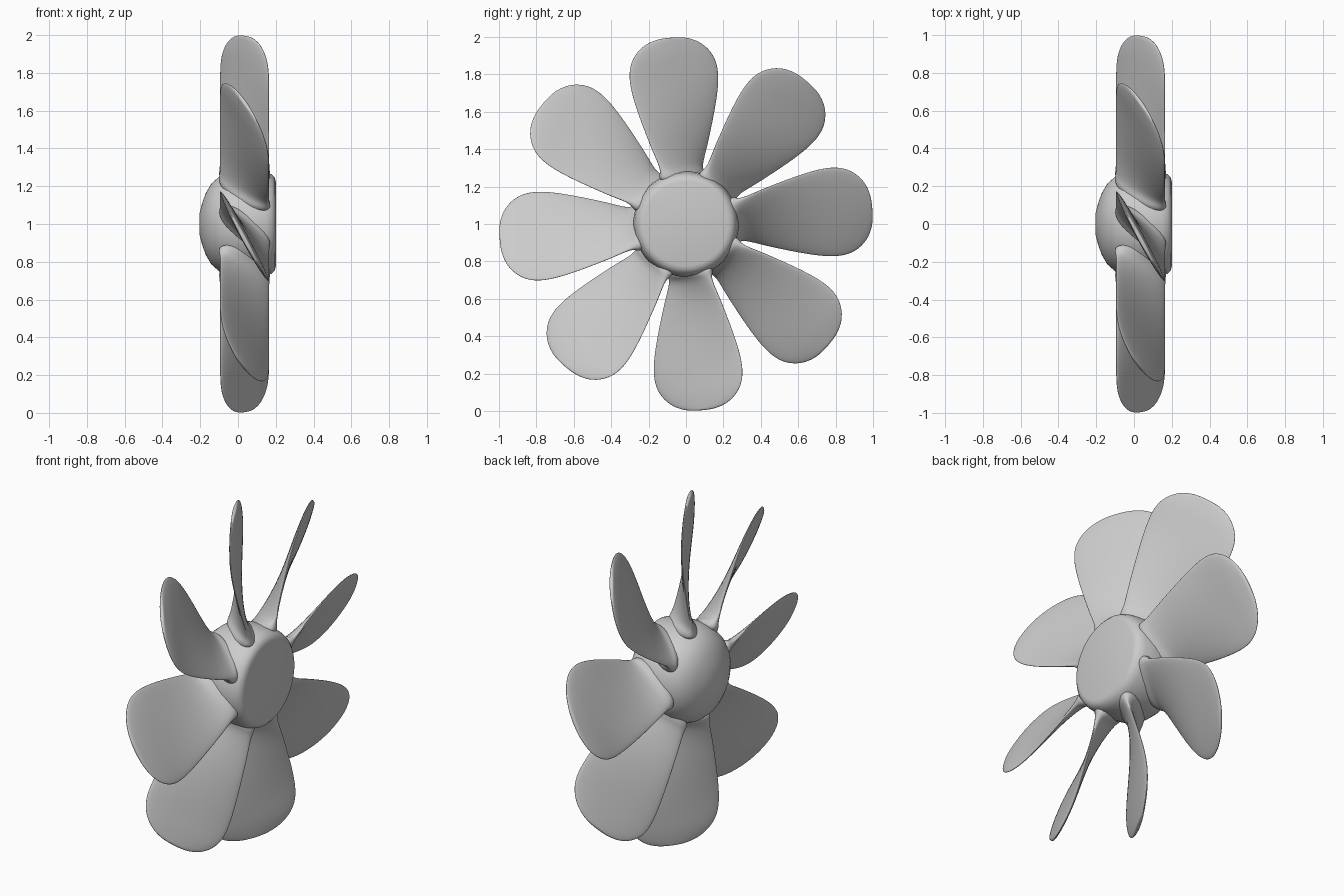
import bpy, bmesh, math
from mathutils import Vector, Matrix

cube = bpy.data.objects.get("Cube")
if cube:
    bpy.data.objects.remove(cube)

COLOR = (0.6, 0.6, 0.6, 1)
metal = bpy.data.materials.new("grey metal")
metal.use_nodes = True
metal.diffuse_color = COLOR
metal.node_tree.nodes["Principled BSDF"].inputs["Base Color"].default_value = COLOR

BLADES = 8
CENTER = Vector((0, 0, 1))


def make_object(name, bm, angle=45):
    bmesh.ops.recalc_face_normals(bm, faces=bm.faces)
    mesh = bpy.data.meshes.new(name)
    bm.to_mesh(mesh)
    bm.free()
    mesh.materials.append(metal)
    obj = bpy.data.objects.new(name, mesh)
    bpy.context.collection.objects.link(obj)
    bpy.ops.object.select_all(action='DESELECT')
    obj.select_set(True)
    bpy.context.view_layer.objects.active = obj
    bpy.ops.object.shade_smooth_by_angle(angle=math.radians(angle))
    return obj


def loft(bm, rings):
    """Skin a list of closed point rings and cap both ends."""
    loops = [[bm.verts.new(p) for p in ring] for ring in rings]
    n = len(loops[0])
    for a, b in zip(loops, loops[1:]):
        for i in range(n):
            j = (i + 1) % n
            bm.faces.new((a[i], a[j], b[j], b[i]))
    bm.faces.new(loops[0])
    bm.faces.new(loops[-1])


# Hub: domed nose towards -x, flat disc with a rounded rim at +x
hub_profile = [(-0.205, 0.02), (-0.203, 0.06), (-0.19, 0.11), (-0.17, 0.165),
               (-0.14, 0.215), (-0.1, 0.25), (-0.05, 0.272), (0.02, 0.282),
               (0.09, 0.282), (0.15, 0.274), (0.18, 0.262), (0.195, 0.245), (0.2, 0.225)]
SIDES = 64
bm = bmesh.new()
loft(bm, [[(x, r * math.cos(math.tau * i / SIDES), r * math.sin(math.tau * i / SIDES))
           for i in range(SIDES)] for x, r in hub_profile])
hub = make_object("hub", bm)
hub.location = CENTER

# Blade: (radius, half width seen along the axis); pitch eases towards the tip
blade_profile = [(0.22, 0.11), (0.27, 0.113), (0.29, 0.112), (0.32, 0.118), (0.4, 0.149),
                 (0.5, 0.18), (0.6, 0.21), (0.7, 0.234), (0.78, 0.245), (0.85, 0.24),
                 (0.91, 0.214), (0.96, 0.165), (0.987, 0.11), (1.0, 0.05)]
WIDEST, DEPTH, OFFSET, POINTS = 0.245, 0.132, 0.035, 16


def blade_ring(r, half):
    # axial reach is constant, shrinking only with the rounded tip
    reach = DEPTH if r < 0.78 else DEPTH * half / WIDEST
    chord = Vector((reach, half, 0))
    normal = Vector((half, -reach, 0)).normalized()
    # root fillet, thin body, thinner tip edge
    thick = 0.019 + 0.05 * math.exp(-max(r - 0.27, 0) / 0.035)
    if r > 0.95:
        thick *= 0.4 + 0.6 * half / WIDEST
    ring = []
    for i in range(POINTS):
        a = math.tau * i / POINTS
        ring.append(chord * math.cos(a) + normal * thick * math.sin(a) + Vector((OFFSET, 0, r)))
    return ring


for k in range(BLADES):
    bm = bmesh.new()
    # local tangent points to -y when the blade points up
    loft(bm, [[Vector((p.x, -p.y, p.z)) for p in blade_ring(r, h)] for r, h in blade_profile])
    spin = Matrix.Rotation(math.radians(4.7) + k * math.tau / BLADES, 4, 'X')
    bmesh.ops.transform(bm, matrix=spin, verts=bm.verts)
    blade = make_object(f"blade_{k + 1}", bm, 180)
    blade.location = CENTER
    smooth = blade.modifiers.new("smooth", 'SUBSURF')
    smooth.levels = smooth.render_levels = 2
